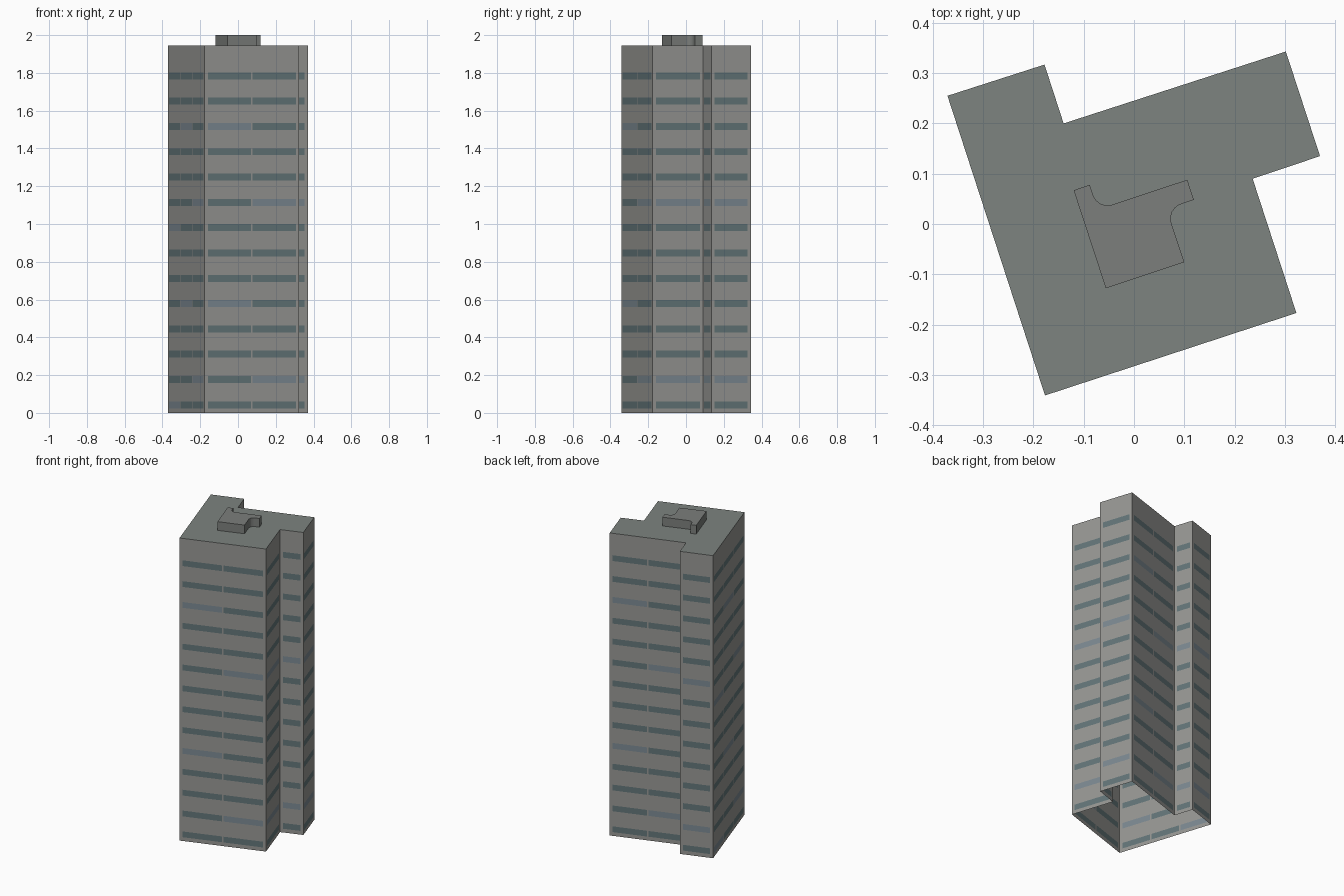
import bpy, bmesh
from mathutils import Vector

if "Cube" in bpy.data.objects:
    bpy.data.objects.remove(bpy.data.objects["Cube"])


def material(name, rgb):
    m = bpy.data.materials.new(name)
    m.diffuse_color = (*rgb, 1)
    m.use_nodes = True
    m.node_tree.nodes["Principled BSDF"].inputs["Base Color"].default_value = m.diffuse_color
    return m


CONCRETE = material("concrete", (0.31, 0.31, 0.295))
GLASS = material("glass", (0.125, 0.18, 0.19))
PALE_GLASS = material("pale_glass", (0.20, 0.25, 0.285))
ROOFING = material("roofing", (0.205, 0.23, 0.215))
PLANT = material("plant_room_grey", (0.20, 0.21, 0.20))


def add_object(name, bm, mats):
    mesh = bpy.data.meshes.new(name)
    bm.to_mesh(mesh)
    bm.free()
    for m in mats:
        mesh.materials.append(m)
    obj = bpy.data.objects.new(name, mesh)
    bpy.context.collection.objects.link(obj)
    return obj


ROOF_Z, TOP_Z = 1.944, 2.0
FLOORS, PITCH, SILL, WIN_H = 14, 0.134, 0.024, 0.037
MARGIN, GAP = 0.018, 0.01

# Tower outline, counter-clockwise, with the window count of the wall
# that starts at each corner
plan = [((-0.177, -0.341), 2), ((0.323, -0.177), 1), ((0.236, 0.090), 1),
        ((0.370, 0.135), 1), ((0.302, 0.343), 2), ((-0.140, 0.200), 1),
        ((-0.178, 0.317), 1), ((-0.371, 0.255), 3)]
corners = [Vector(p) for p, n in plan]

# Floors whose glass is paler, by window position counted from the right
pale_floors = [(1, 8), (4, 11), (0, 7)]

# Height bands: odd bands hold the windows
levels = [0.0]
for f in range(FLOORS):
    levels += [SILL + f * PITCH, SILL + f * PITCH + WIN_H]
levels.append(ROOF_Z)

# Outer walls with flush window strips, open underneath
bm = bmesh.new()
for i, (_, count) in enumerate(plan):
    a, b = corners[i], corners[(i + 1) % len(corners)]
    length = (b - a).length
    width = (length - 2 * MARGIN - (count - 1) * GAP) / count
    stops = [0.0]
    for c in range(count):
        s = MARGIN + c * (width + GAP)
        stops += [s, s + width]
    stops.append(length)
    grid = [[bm.verts.new((*a.lerp(b, s / length), z)) for s in stops] for z in levels]
    for r in range(len(levels) - 1):
        for c in range(len(stops) - 1):
            face = bm.faces.new((grid[r][c], grid[r][c + 1],
                                 grid[r + 1][c + 1], grid[r + 1][c]))
            if r % 2 and c % 2:
                from_right = count - 1 - c // 2
                face.material_index = 2 if r // 2 in pale_floors[from_right] else 1
bmesh.ops.remove_doubles(bm, verts=bm.verts, dist=1e-5)
add_object("tower_walls", bm, [CONCRETE, GLASS, PALE_GLASS])

# Flat roof
bm = bmesh.new()
bm.faces.new([bm.verts.new((*p, ROOF_Z)) for p in corners])
add_object("roof", bm, [ROOFING])


def fillet(prev, corner, nxt, r=0.03, steps=6):
    """Arc between two perpendicular edges of an outline."""
    p, c, n = Vector(prev), Vector(corner), Vector(nxt)
    u, v = (p - c).normalized() * r, (n - c).normalized() * r
    centre = c + u + v
    arc = []
    for k in range(steps + 1):
        d = (-v).lerp(-u, k / steps)
        arc.append(centre + d.normalized() * r)
    return arc


# Rooftop plant room with two rounded inner corners
outline = [Vector((-0.120, 0.067)), Vector((-0.056, -0.128)), Vector((0.100, -0.076))]
outline += fillet((0.100, -0.076), (0.065, 0.030), (0.119, 0.048))
outline += [Vector((0.119, 0.048)), Vector((0.106, 0.088))]
outline += fillet((0.106, 0.088), (-0.072, 0.029), (-0.088, 0.078))
outline += [Vector((-0.088, 0.078))]
bm = bmesh.new()
low = [bm.verts.new((*p, ROOF_Z)) for p in outline]
high = [bm.verts.new((*p, TOP_Z)) for p in outline]
for i in range(len(outline)):
    j = (i + 1) % len(outline)
    bm.faces.new((low[i], low[j], high[j], high[i]))
bm.faces.new(high)
add_object("plant_room", bm, [PLANT])
